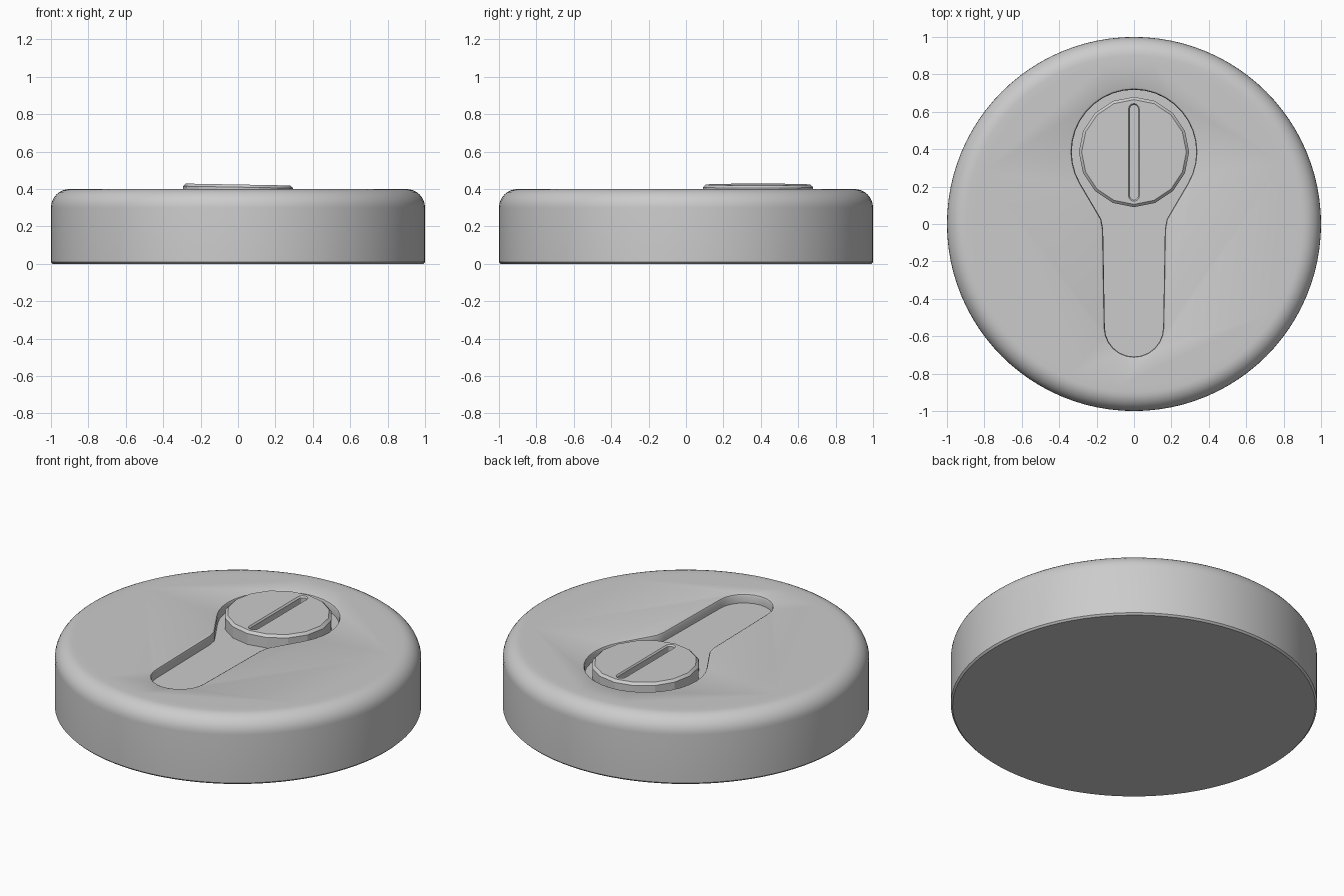
import bpy, bmesh
from math import sin, cos, pi, radians
from mathutils import Vector

if "Cube" in bpy.data.objects:
    bpy.data.objects.remove(bpy.data.objects["Cube"])

CORE_Y = 0.385


def make_object(name, bm):
    bmesh.ops.recalc_face_normals(bm, faces=bm.faces)
    mesh = bpy.data.meshes.new(name)
    bm.to_mesh(mesh)
    bm.free()
    ob = bpy.data.objects.new(name, mesh)
    bpy.context.collection.objects.link(ob)
    return ob


def loft(name, rings):
    """Skin closed rings of equal point count and cap both ends."""
    bm = bmesh.new()
    loops = [[bm.verts.new(p) for p in ring] for ring in rings]
    n = len(loops[0])
    for a, b in zip(loops, loops[1:]):
        for i in range(n):
            j = (i + 1) % n
            bm.faces.new((a[i], a[j], b[j], b[i]))
    bm.faces.new(loops[0])
    bm.faces.new(loops[-1])
    return make_object(name, bm)


def lathe(name, profile, sides, cy=0.0):
    return loft(name, [[(r * sin(2 * pi * i / sides), cy + r * cos(2 * pi * i / sides), z)
                        for i in range(sides)] for r, z in profile])


def offset(points, d):
    """Grow a clockwise outline by d."""
    out = []
    for i, p in enumerate(points):
        t = (points[(i + 1) % len(points)] - points[i - 1]).normalized()
        out.append(p + Vector((-t.y, t.x)) * d)
    return out


def cut(ob, cutter):
    cutter.hide_render = True
    mod = ob.modifiers.new("cut", 'BOOLEAN')
    mod.object = cutter
    mod.solver = 'EXACT'
    bpy.context.view_layer.objects.active = ob
    bpy.ops.object.modifier_apply(modifier=mod.name)
    bpy.data.objects.remove(cutter)


def smooth(ob, angle):
    bpy.ops.object.select_all(action='DESELECT')
    ob.select_set(True)
    bpy.context.view_layer.objects.active = ob
    bpy.ops.object.shade_smooth_by_angle(angle=radians(angle))


# Round body with a soft top edge
profile = [(0.99, 0.0), (1.0, 0.01)]
profile += [(0.9 + 0.1 * cos(a * pi / 16), 0.3 + 0.1 * sin(a * pi / 16)) for a in range(9)]
profile.append((0.86, 0.4))
body = lathe("round_body", profile, 96)

# Keyhole-shaped recess: half outline, mirrored in x
half = [Vector((0.333 * sin(radians(a)), CORE_Y + 0.333 * cos(radians(a))))
        for a in range(0, 121, 10)]
half += [Vector(p) for p in ((0.198, 0.065), (0.175, 0.025), (0.165, -0.03))]
half += [Vector((0.156 * cos(a * pi / 12), -0.553 - 0.156 * sin(a * pi / 12))) for a in range(7)]
outline = half + [Vector((-p.x, p.y)) for p in reversed(half[1:-1])]
levels = [(0.0, 0.345), (0.0, 0.385), (0.004, 0.395), (0.014, 0.4), (0.014, 0.5)]
recess = loft("recess_cutter", [[(p.x, p.y, z) for p in offset(outline, d)] for d, z in levels])
cut(body, recess)
smooth(body, 35)

# Turning core with a chamfered rim, tipped very slightly
core = lathe("lock_core", [(0.295, 0.3), (0.295, 0.41), (0.28, 0.424)], 16, CORE_Y)
for v in core.data.vertices:
    if v.co.z > 0.4:
        v.co.z -= 0.018 * v.co.x

# Key slot in the core, with rounded ends and softened lip
slot_outline = [Vector((0.022 * sin(a * pi / 6), (0.618 if a <= 3 else 0.15) + 0.022 * cos(a * pi / 6)))
                for a in (-3, -2, -1, 0, 1, 2, 3)]
slot_outline = [Vector((p.x, 0.615 + (p.y - 0.618))) for p in slot_outline]
slot_outline += [Vector((p.x, 2 * 0.383 - p.y)) for p in reversed(slot_outline)]
slot_levels = [(0.0, 0.33), (0.0, 0.415), (0.009, 0.426), (0.009, 0.5)]
slot = loft("key_slot_cutter", [[(p.x, p.y, z) for p in offset(slot_outline, d)] for d, z in slot_levels])
cut(core, slot)
smooth(core, 20)
